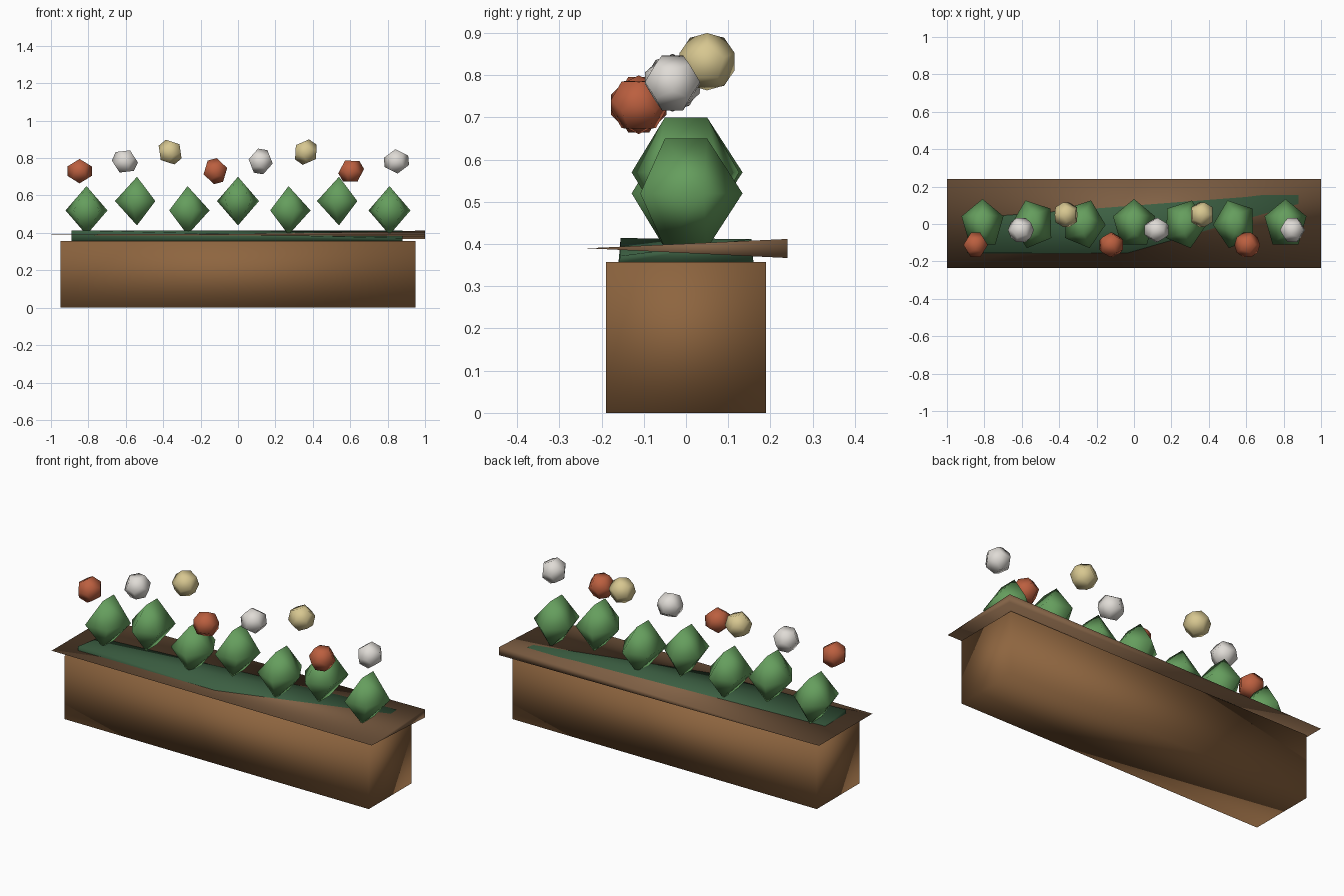
import bpy, bmesh, math
from mathutils import Matrix, Vector

if "Cube" in bpy.data.objects:
    bpy.data.objects.remove(bpy.data.objects["Cube"])


def material(name, rgb):
    m = bpy.data.materials.new(name)
    m.diffuse_color = (*rgb, 1)
    m.use_nodes = True
    m.node_tree.nodes["Principled BSDF"].inputs["Base Color"].default_value = m.diffuse_color
    return m


wood = material("wood", (0.27, 0.13, 0.05))
rim_wood = material("rim_wood", (0.22, 0.12, 0.06))
moss = material("moss", (0.045, 0.115, 0.055))
leaf = material("leaf", (0.13, 0.34, 0.11))
petals = [material("red_petal", (0.5, 0.115, 0.05)),
          material("white_petal", (0.74, 0.71, 0.67)),
          material("yellow_petal", (0.68, 0.57, 0.28))]


def hull(name, points, mat, loc=(0, 0, 0), smooth=True):
    """Closed faceted solid wrapped around a few points."""
    bm = bmesh.new()
    for p in points:
        bm.verts.new(p)
    res = bmesh.ops.convex_hull(bm, input=bm.verts)
    junk = {g for g in res["geom_interior"] + res["geom_unused"]
            if isinstance(g, bmesh.types.BMVert)}
    bmesh.ops.delete(bm, geom=list(junk), context='VERTS')
    bmesh.ops.dissolve_limit(bm, angle_limit=0.01, verts=bm.verts, edges=bm.edges)
    bmesh.ops.recalc_face_normals(bm, faces=bm.faces)
    for f in bm.faces:
        f.smooth = smooth
    me = bpy.data.meshes.new(name)
    bm.to_mesh(me)
    bm.free()
    me.materials.append(mat)
    ob = bpy.data.objects.new(name, me)
    ob.location = loc
    bpy.context.collection.objects.link(ob)
    return ob


# Planter box
hull("planter_box", [(x, y, z) for x in (-0.95, 0.95) for y in (-0.19, 0.19)
                     for z in (0, 0.357)], wood)

# Thin rim, only thick at the back right corner
hull("rim", [(-1, -0.235, 0.39), (1, -0.235, 0.39), (-1, 0.24, 0.39),
             (1, 0.24, 0.412), (1, 0.24, 0.367)], rim_wood)

# Planting bed with a diagonal ridge that rises through the rim
bed = [(x, y, 0.355) for x in (-0.89, 0.88) for y in (-0.16, 0.16)]
bed += [(-0.89, -0.155, 0.414), (0.88, 0.155, 0.412),
        (0.88, -0.155, 0.372), (-0.89, 0.155, 0.376)]
hull("planting_bed", bed, moss)

# Shrubs: five-sided girdle between a top and a bottom edge
for i, turn in enumerate((0, 20, -20, 0, -20, 20, 0)):
    pts = [(0, s * 0.05, t * 0.13) for s in (-1, 1) for t in (-1, 1)]
    for k in range(5):
        a = math.radians(90 + turn + 72 * k)
        pts.append((0.118 * math.cos(a), 0.134 * math.sin(a), 0))
    hull(f"shrub_{i + 1}", pts, leaf,
         ((i - 3) * 0.27, 0, 0.57 if i % 2 else 0.52))

# Flower heads: small dodecahedra in repeating colours
g = (1 + 5 ** 0.5) / 2
dodeca = [Vector((x, y, z)) for x in (-1, 1) for y in (-1, 1) for z in (-1, 1)]
for a in (-1, 1):
    for b in (-1, 1):
        dodeca += [Vector((0, a / g, b * g)), Vector((a / g, b * g, 0)),
                   Vector((a * g, 0, b / g))]
for i in range(8):
    k = i % 3
    rot = Matrix.Rotation(math.radians(25 * i), 3, 'Y')
    hull(f"flower_{i + 1}", [rot @ (v * 0.07 / 3 ** 0.5) for v in dodeca], petals[k],
         ((i - 3.5) * 0.242, (-0.112, -0.032, 0.05)[k], (0.73, 0.782, 0.832)[k]))
